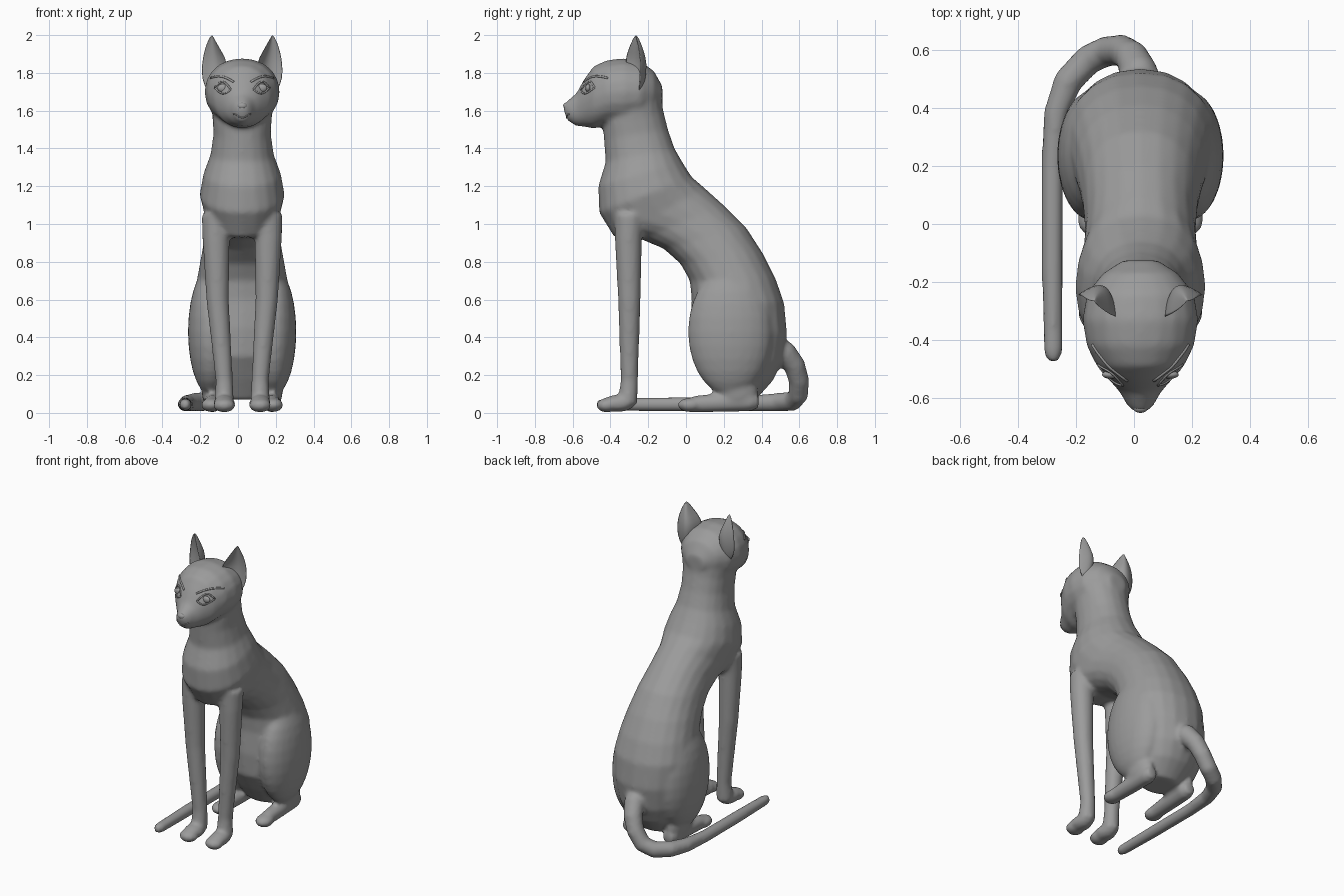
import bpy, bmesh, math
from mathutils import Vector
from mathutils.bvhtree import BVHTree

cube = bpy.data.objects.get("Cube")
if cube:
    bpy.data.objects.remove(cube, do_unlink=True)

AXIS_X = 0.022      # the sitting animal is offset slightly by its tail
SIDES = 20

stone = bpy.data.materials.new("grey_stone")
stone.use_nodes = True
GREY = (0.33, 0.33, 0.33, 1)
stone.diffuse_color = GREY
stone.node_tree.nodes["Principled BSDF"].inputs["Base Color"].default_value = GREY


def finish(name, bm):
    bmesh.ops.recalc_face_normals(bm, faces=bm.faces)
    mesh = bpy.data.meshes.new(name)
    bm.to_mesh(mesh)
    bm.free()
    mesh.materials.append(stone)
    mesh.shade_smooth()
    ob = bpy.data.objects.new(name, mesh)
    ob.location.x = AXIS_X
    bpy.context.collection.objects.link(ob)
    return ob


def loft(bm, rings):
    """Skin a list of closed point rings and cap both ends."""
    rows = [[bm.verts.new(p) for p in r] for r in rings]
    n = len(rows[0])
    for a, b in zip(rows, rows[1:]):
        for i in range(n):
            j = (i + 1) % n
            bm.faces.new((a[i], a[j], b[j], b[i]))
    bm.faces.new(rows[0][::-1])
    bm.faces.new(rows[-1])


def ring(c, u, v, power=2.0, n=SIDES):
    """Superellipse ring about c with half axes u and v."""
    pts = []
    for i in range(n):
        a = 2 * math.pi * i / n
        ca, sa = math.cos(a), math.sin(a)
        pts.append(c + u * math.copysign(abs(ca) ** (2 / power), ca)
                   + v * math.copysign(abs(sa) ** (2 / power), sa))
    return pts


def tube(bm, path, n=SIDES):
    """Round tube along (x, y, z, radius) points."""
    pts = [Vector(p[:3]) for p in path]
    normal, rings = Vector((0.3, 0.2, 1)), []
    for i, p in enumerate(pts):
        t = (pts[min(i + 1, len(pts) - 1)] - pts[max(i - 1, 0)]).normalized()
        normal = (normal - t * normal.dot(t)).normalized()
        rings.append(ring(p, normal * path[i][3], t.cross(normal) * path[i][3], n=n))
    loft(bm, rings)


def ellipsoid(bm, c, r):
    verts = bmesh.ops.create_uvsphere(bm, u_segments=24, v_segments=14, radius=1)["verts"]
    for v in verts:
        v.co = Vector(c) + Vector(a * b for a, b in zip(v.co, r))


bm = bmesh.new()

# Torso and neck: front y, z, back y, z, half width
for_torso = [
    (0.17, 0.07, 0.37, 0.07, 0.12), (0.10, 0.18, 0.46, 0.17, 0.19),
    (0.03, 0.30, 0.51, 0.27, 0.225), (0.02, 0.45, 0.535, 0.42, 0.25),
    (0.03, 0.60, 0.52, 0.58, 0.26), (0.02, 0.70, 0.475, 0.71, 0.24),
    (-0.03, 0.79, 0.41, 0.84, 0.22), (-0.12, 0.87, 0.32, 0.98, 0.20),
    (-0.24, 0.92, 0.20, 1.10, 0.19), (-0.38, 0.93, 0.10, 1.19, 0.20),
    (-0.46, 1.06, 0.03, 1.25, 0.225), (-0.465, 1.20, -0.02, 1.33, 0.205),
    (-0.425, 1.33, -0.06, 1.40, 0.168), (-0.435, 1.45, -0.095, 1.50, 0.152),
    (-0.44, 1.52, -0.12, 1.60, 0.157), (-0.42, 1.65, -0.135, 1.70, 0.17),
    (-0.36, 1.76, -0.18, 1.81, 0.12)]
rings = []
for fy, fz, by, bz, w in for_torso:
    f, b = Vector((0, fy, fz)), Vector((0, by, bz))
    rings.append(ring((f + b) / 2, Vector((w, 0, 0)), (b - f) / 2, 2.2))
loft(bm, rings)

# Head: y, centre z, half height, half width
head = [
    (-0.648, 1.617, 0.02, 0.022), (-0.625, 1.60, 0.055, 0.045),
    (-0.58, 1.605, 0.087, 0.07), (-0.54, 1.64, 0.125, 0.105),
    (-0.49, 1.67, 0.165, 0.15), (-0.42, 1.695, 0.172, 0.185),
    (-0.33, 1.70, 0.178, 0.20), (-0.24, 1.70, 0.162, 0.185),
    (-0.17, 1.70, 0.11, 0.13), (-0.125, 1.68, 0.05, 0.06)]
loft(bm, [ring(Vector((0, y, z)), Vector((w, 0, 0)), Vector((0, 0, h)), 2.1)
          for y, z, h, w in head])

for s in (-1, 1):
    # Front leg and paw
    tube(bm, [(s * 0.135, -0.30, 1.05, 0.08), (s * 0.138, -0.305, 0.92, 0.072),
              (s * 0.13, -0.30, 0.60, 0.06), (s * 0.105, -0.30, 0.30, 0.05),
              (s * 0.095, -0.30, 0.17, 0.046), (s * 0.095, -0.31, 0.05, 0.052)])
    ellipsoid(bm, (s * 0.095, -0.36, 0.05), (0.058, 0.09, 0.045))
    ellipsoid(bm, (s * 0.095, -0.42, 0.04), (0.06, 0.055, 0.038))
    # Thigh, hock and hind paw
    ellipsoid(bm, (s * 0.165, 0.235, 0.43), (0.122, 0.225, 0.34))
    ellipsoid(bm, (s * 0.155, 0.27, 0.12), (0.06, 0.11, 0.1))
    tube(bm, [(s * 0.15, 0.385, 0.06, 0.035), (s * 0.15, 0.34, 0.06, 0.052),
              (s * 0.155, 0.18, 0.054, 0.05), (s * 0.16, 0.04, 0.046, 0.044)])
    ellipsoid(bm, (s * 0.163, 0.02, 0.042), (0.056, 0.065, 0.038))

# Tail curling round the right side
tube(bm, [(0, 0.45, 0.35, 0.07), (-0.005, 0.525, 0.315, 0.065),
          (-0.03, 0.575, 0.25, 0.058), (-0.065, 0.598, 0.17, 0.054),
          (-0.115, 0.595, 0.095, 0.053), (-0.18, 0.565, 0.062, 0.052),
          (-0.25, 0.49, 0.056, 0.05), (-0.29, 0.38, 0.052, 0.044),
          (-0.303, 0.20, 0.046, 0.038), (-0.303, -0.15, 0.045, 0.037),
          (-0.30, -0.44, 0.044, 0.033), (-0.30, -0.475, 0.044, 0.02)])

# Fuse all limbs into one soft skin
body = finish("body", bm)
fuse = body.modifiers.new("Fuse", 'REMESH')
fuse.mode = 'VOXEL'
fuse.voxel_size = 0.013
fuse.use_smooth_shade = True
soften = body.modifiers.new("Soften", 'SMOOTH')
soften.factor = 0.5
soften.iterations = 7

# Ears: z, outer x, outer y, inner x, inner y, cup depth
ear_levels = [
    (1.69, 0.185, -0.25, 0.13, -0.28, 0.03), (1.77, 0.224, -0.25, 0.09, -0.32, 0.075),
    (1.85, 0.222, -0.245, 0.07, -0.335, 0.085), (1.91, 0.208, -0.25, 0.105, -0.32, 0.065),
    (1.96, 0.19, -0.26, 0.135, -0.295, 0.04), (2.0, 0.166, -0.268, 0.158, -0.272, 0.012)]


def ear(name, s):
    bm = bmesh.new()
    rows, n = [], 8
    for z, ox, oy, ix, iy, d in ear_levels:
        a, b = Vector((ix * s, iy, z)), Vector((ox * s, oy, z))
        back = Vector((-0.35 * s, 0.94, 0)) * d
        arc = lambda k, depth: a.lerp(b, k / n) + back * depth * math.sin(math.pi * k / n)
        rows.append([arc(k, 1) for k in range(n + 1)]
                    + [arc(k, 0.55) for k in range(n - 1, 0, -1)])
    loft(bm, rows)
    ob = finish(name, bm)
    sub = ob.modifiers.new("Round", 'SUBSURF')
    sub.levels = sub.render_levels = 1


ear("right_ear", -1)
ear("left_ear", 1)

# Carved face lines, laid on the skin
bpy.context.view_layer.update()
skin = BVHTree.FromObject(body, bpy.context.evaluated_depsgraph_get())


def on_face(x, z):
    hit = skin.ray_cast(Vector((x, -2, z)), Vector((0, 1, 0)))[0]
    return hit or Vector((x, -0.4, z))


def face_line(bm, points, r):
    tube(bm, [(*on_face(x, z), r) for x, z in points], 8)


for s, side in ((-1, "right"), (1, "left")):
    bm = bmesh.new()
    arch = [k / 8 for k in range(9)]
    lid = lambda t, h: (s * (0.06 + 0.085 * t), 1.712 + 0.01 * t + h * math.sin(math.pi * t))
    face_line(bm, [lid(t, 0.036) for t in arch], 0.005)
    face_line(bm, [lid(t, -0.026) for t in arch], 0.005)
    face_line(bm, [(s * (0.045 + 0.12 * t), 1.752 + 0.03 * math.sin(2.4 * t)) for t in arch], 0.006)
    finish(side + "_eye_lines", bm)
    bm = bmesh.new()
    ellipsoid(bm, on_face(s * 0.102, 1.72) + Vector((0, 0.006, 0)), (0.03, 0.014, 0.022))
    finish(side + "_eye", bm)

# Nose pad and mouth
bm = bmesh.new()
ellipsoid(bm, (0, -0.632, 1.625), (0.026, 0.018, 0.018))
finish("nose", bm)
bm = bmesh.new()
face_line(bm, [(0.045 * k / 4, 1.572 - 0.010 * math.cos(math.pi * k / 4)) for k in range(-4, 5)], 0.004)
finish("mouth", bm)
